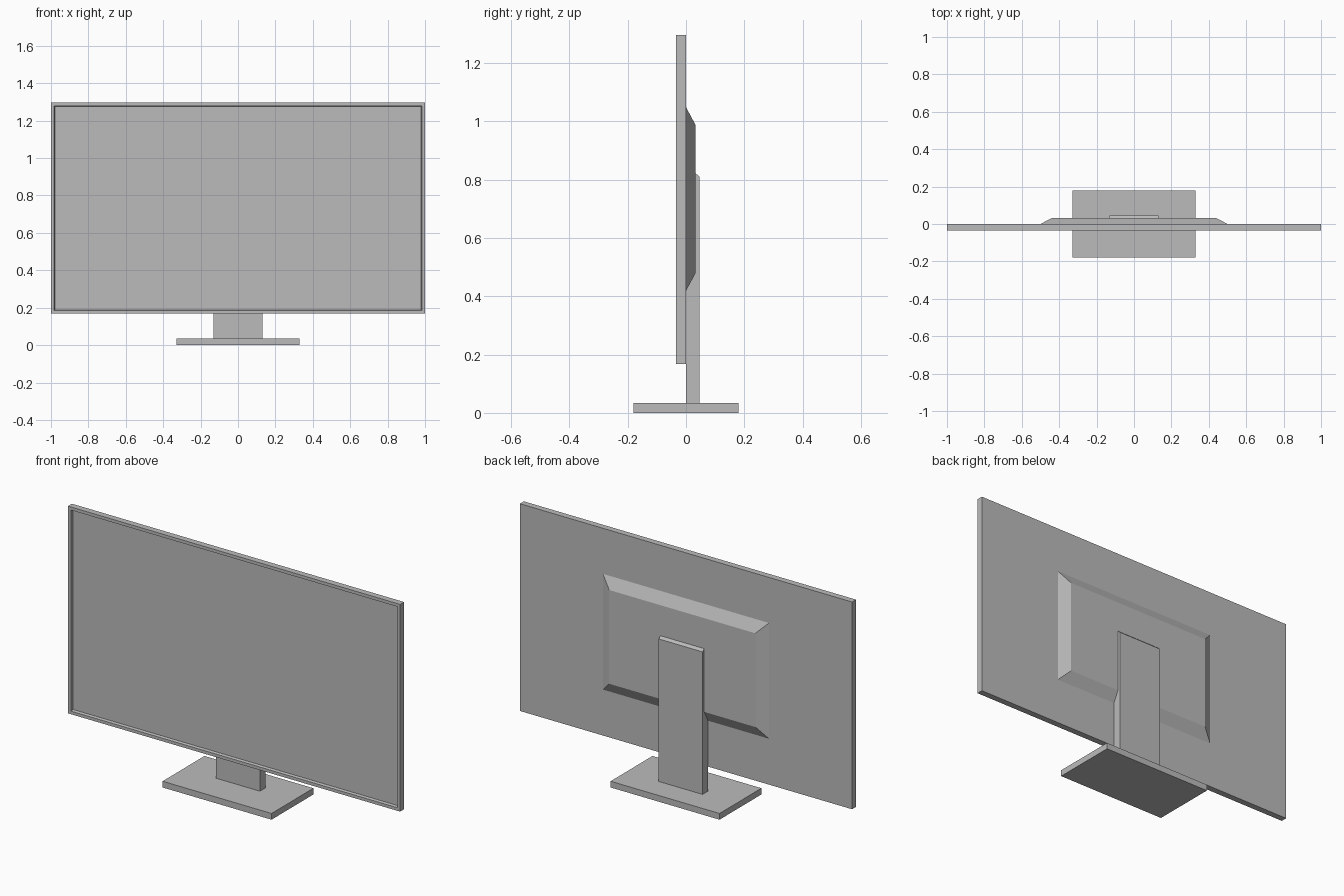
import bpy, bmesh

if "Cube" in bpy.data.objects:
    bpy.data.objects.remove(bpy.data.objects["Cube"])

grey = bpy.data.materials.new("plain grey")
grey.use_nodes = True
colour = (0.5, 0.5, 0.5, 1)
grey.diffuse_color = colour
grey.node_tree.nodes["Principled BSDF"].inputs["Base Color"].default_value = colour


def finish(name, bm):
    bmesh.ops.recalc_face_normals(bm, faces=bm.faces)
    mesh = bpy.data.meshes.new(name)
    bm.to_mesh(mesh)
    bm.free()
    mesh.materials.append(grey)
    obj = bpy.data.objects.new(name, mesh)
    bpy.context.collection.objects.link(obj)
    return obj


def box(half_x, y0, y1, z0, z1):
    bm = bmesh.new()
    bmesh.ops.create_cube(bm, size=1)
    for v in bm.verts:
        v.co.x *= 2 * half_x
        v.co.y = y0 if v.co.y < 0 else y1
        v.co.z = z0 if v.co.z < 0 else z1
    return bm


def side_face(bm, direction):
    bm.normal_update()
    return max(bm.faces, key=lambda f: f.normal.y * direction)


# Display panel: thin bezel around a shallow recessed screen
bm = box(1.0, -0.034, 0.0, 0.168, 1.296)
front = side_face(bm, -1)
bmesh.ops.inset_region(bm, faces=[front], thickness=0.024)
bmesh.ops.inset_region(bm, faces=[front], thickness=0.005)
for v in front.verts:
    v.co.y += 0.015
finish("display_panel", bm)

# Rear housing: box with its back face drawn in to make sloped sides
bm = box(0.5, 0.0, 0.032, 0.418, 1.048)
middle = (0.418 + 1.048) / 2
for v in side_face(bm, 1).verts:
    v.co.x *= 0.44 / 0.5
    v.co.z = middle + (v.co.z - middle) * 0.81
finish("rear_housing", bm)

# Stand column: side profile with a clipped top corner, extruded across
profile = [(0.0, 0.033), (0.046, 0.033), (0.046, 0.81), (0.032, 0.822), (0.0, 0.822)]
bm = bmesh.new()
face = bm.faces.new([bm.verts.new((-0.132, y, z)) for y, z in profile])
extruded = bmesh.ops.extrude_face_region(bm, geom=[face])["geom"]
bmesh.ops.translate(bm, vec=(0.264, 0, 0),
                    verts=[g for g in extruded if isinstance(g, bmesh.types.BMVert)])
finish("stand_column", bm)

# Flat base
finish("stand_base", box(0.328, -0.18, 0.18, 0.0, 0.034))
